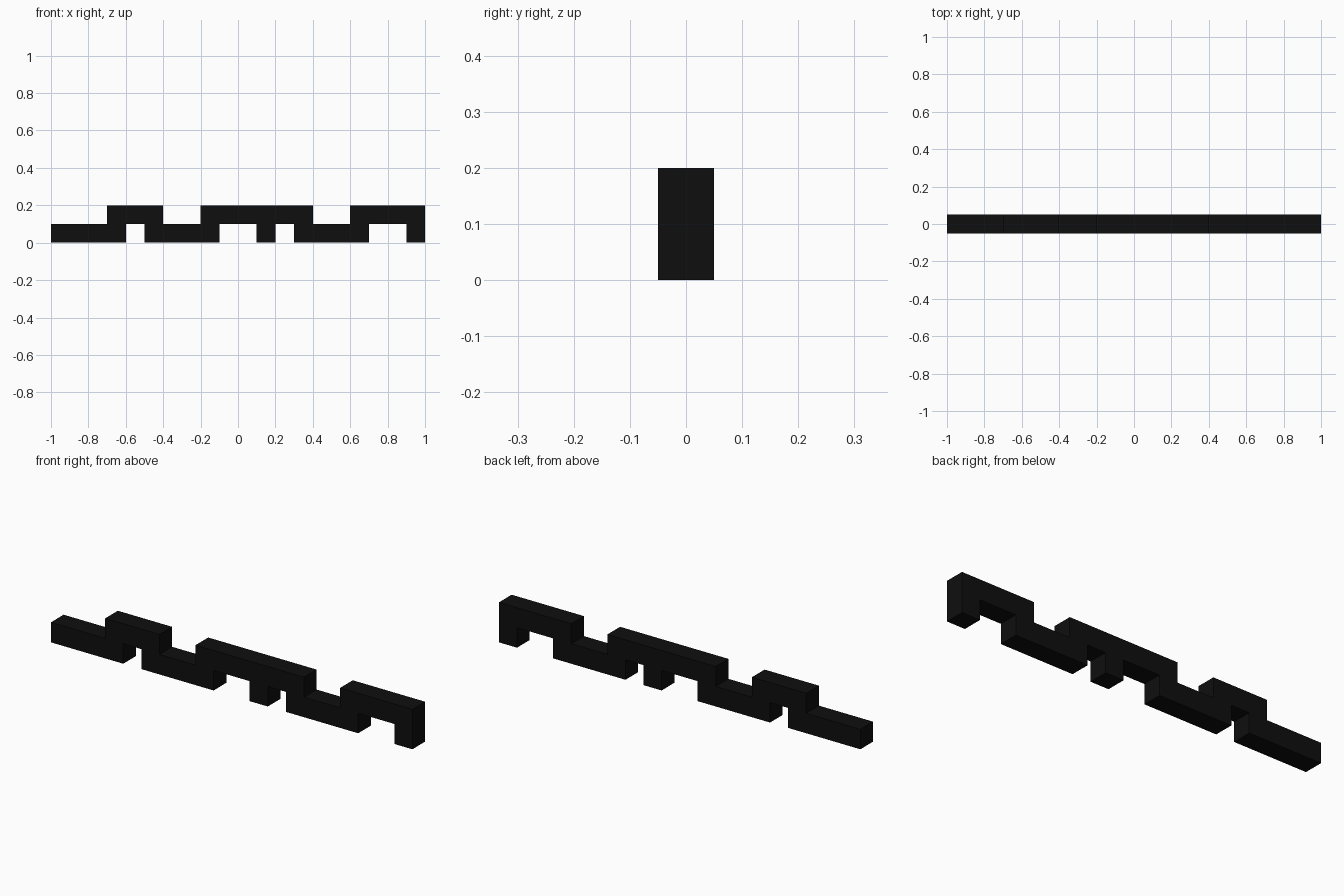
import bpy
import bmesh

if "Cube" in bpy.data.objects:
    bpy.data.objects.remove(bpy.data.objects["Cube"])

# One flat near-black colour
black = bpy.data.materials.new("near_black")
black.diffuse_color = (0.0045, 0.0045, 0.0045, 1.0)
black.use_nodes = True
black.node_tree.nodes["Principled BSDF"].inputs["Base Color"].default_value = black.diffuse_color

HALF_DEPTH = 0.05
LOW, MID, HIGH = 0.0, 0.1, 0.2


def steps(xs, first, second):
    """Stepped line through xs, alternating between two heights."""
    pts = []
    for i in range(len(xs) - 1):
        z = first if i % 2 == 0 else second
        pts += [(xs[i], z), (xs[i + 1], z)]
    return pts


# Stepped upper and lower edges joined into one closed side profile
upper = steps([-1.0, -0.7, -0.4, -0.2, 0.4, 0.6, 1.0], MID, HIGH)
lower = steps([-1.0, -0.6, -0.5, -0.1, 0.1, 0.2, 0.3, 0.7, 0.9, 1.0], LOW, MID)
outline = lower + upper[::-1]

# Extrude the profile through the depth
bm = bmesh.new()
face = bm.faces.new([bm.verts.new((x, -HALF_DEPTH, z)) for x, z in outline])
new = bmesh.ops.extrude_face_region(bm, geom=[face], use_keep_orig=True)["geom"]
bmesh.ops.translate(bm, vec=(0, 2 * HALF_DEPTH, 0),
                    verts=[g for g in new if isinstance(g, bmesh.types.BMVert)])
bmesh.ops.recalc_face_normals(bm, faces=bm.faces)

mesh = bpy.data.meshes.new("stepped_bar")
bm.to_mesh(mesh)
bm.free()
mesh.materials.append(black)
bpy.context.collection.objects.link(bpy.data.objects.new("stepped_bar", mesh))
